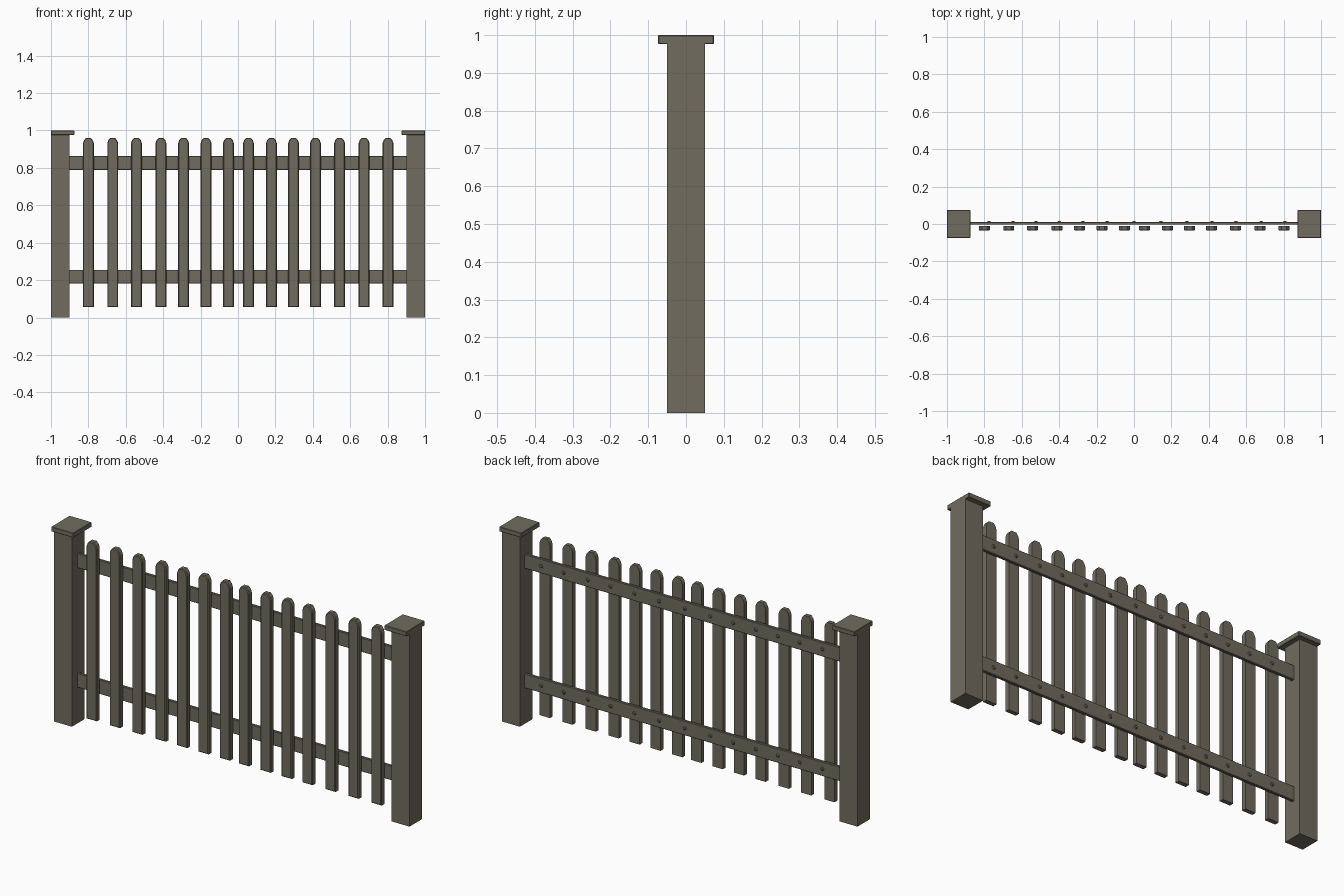
import bpy, bmesh, math
from mathutils import Matrix, Vector

if "Cube" in bpy.data.objects:
    bpy.data.objects.remove(bpy.data.objects["Cube"])

wood = bpy.data.materials.new("weathered_wood")
wood.diffuse_color = (0.165, 0.150, 0.115, 1)
wood.use_nodes = True
wood.node_tree.nodes["Principled BSDF"].inputs["Base Color"].default_value = wood.diffuse_color


def finish(name, bm):
    bmesh.ops.recalc_face_normals(bm, faces=bm.faces)
    mesh = bpy.data.meshes.new(name)
    bm.to_mesh(mesh)
    bm.free()
    mesh.materials.append(wood)
    ob = bpy.data.objects.new(name, mesh)
    bpy.context.collection.objects.link(ob)
    return ob


def box(name, x0, x1, y0, y1, z0, z1, bevel=0.0):
    bm = bmesh.new()
    size = Matrix.Diagonal((x1 - x0, y1 - y0, z1 - z0, 1))
    centre = Matrix.Translation(((x0 + x1) / 2, (y0 + y1) / 2, (z0 + z1) / 2))
    bmesh.ops.create_cube(bm, size=1, matrix=centre @ size)
    if bevel:
        bmesh.ops.bevel(bm, geom=bm.edges[:], offset=bevel, segments=1, affect='EDGES')
    return finish(name, bm)


def picket(name, x):
    # Board outline with a rounded top, extruded front to back
    w, top, base = 0.029, 0.96, 0.055
    outline = [(-w, base), (w, base), (w, 0.932), (0.8 * w, 0.948), (0.45 * w, top),
               (-0.45 * w, top), (-0.8 * w, 0.948), (-w, 0.932)]
    bm = bmesh.new()
    face = bm.faces.new([bm.verts.new((x + px, -0.010, pz)) for px, pz in outline])
    ext = bmesh.ops.extrude_face_region(bm, geom=[face])
    front = [v for v in ext["geom"] if isinstance(v, bmesh.types.BMVert)]
    bmesh.ops.translate(bm, verts=front, vec=(0, -0.026, 0))
    # Eased front edges
    edges = [e for e in bm.edges if all(v.co.y < -0.03 for v in e.verts)]
    bmesh.ops.bevel(bm, geom=edges, offset=0.004, segments=1, affect='EDGES')
    return finish(name, bm)


# Posts and caps, caps flush with the outer side
for side, s in (("left", -1), ("right", 1)):
    a, b = sorted((s * 0.9, s * 1.0))
    box(side + "_post", a, b, -0.05, 0.05, 0, 0.978)
    a, b = sorted((s * 0.875, s * 1.0))
    box(side + "_post_cap", a, b, -0.074, 0.074, 0.976, 1.0, 0.002)

# Rails with rows of round nail heads on the back
nail_x = [-0.775, -0.647, -0.524, -0.40, -0.273, -0.144, 0.0,
          0.144, 0.283, 0.417, 0.545, 0.68, 0.807]
for label, z0, z1 in (("upper", 0.79, 0.863), ("lower", 0.182, 0.255)):
    box(label + "_rail", -0.905, 0.905, -0.004, 0.011, z0, z1, 0.002)
    bm = bmesh.new()
    for x in nail_x:
        place = Matrix.Translation((x, 0.013, (z0 + z1) / 2)) @ Matrix.Rotation(-math.pi / 2, 4, 'X')
        bmesh.ops.create_cone(bm, cap_ends=True, segments=8, radius1=0.011,
                              radius2=0.006, depth=0.008, matrix=place)
    finish(label + "_rail_nails", bm)

# Pickets, slightly unevenly spaced
picket_x = [-0.80, -0.67, -0.543, -0.412, -0.291, -0.171, -0.051,
            0.056, 0.179, 0.297, 0.414, 0.543, 0.674, 0.802]
for i, x in enumerate(picket_x):
    picket("picket_%02d" % (i + 1), x)
